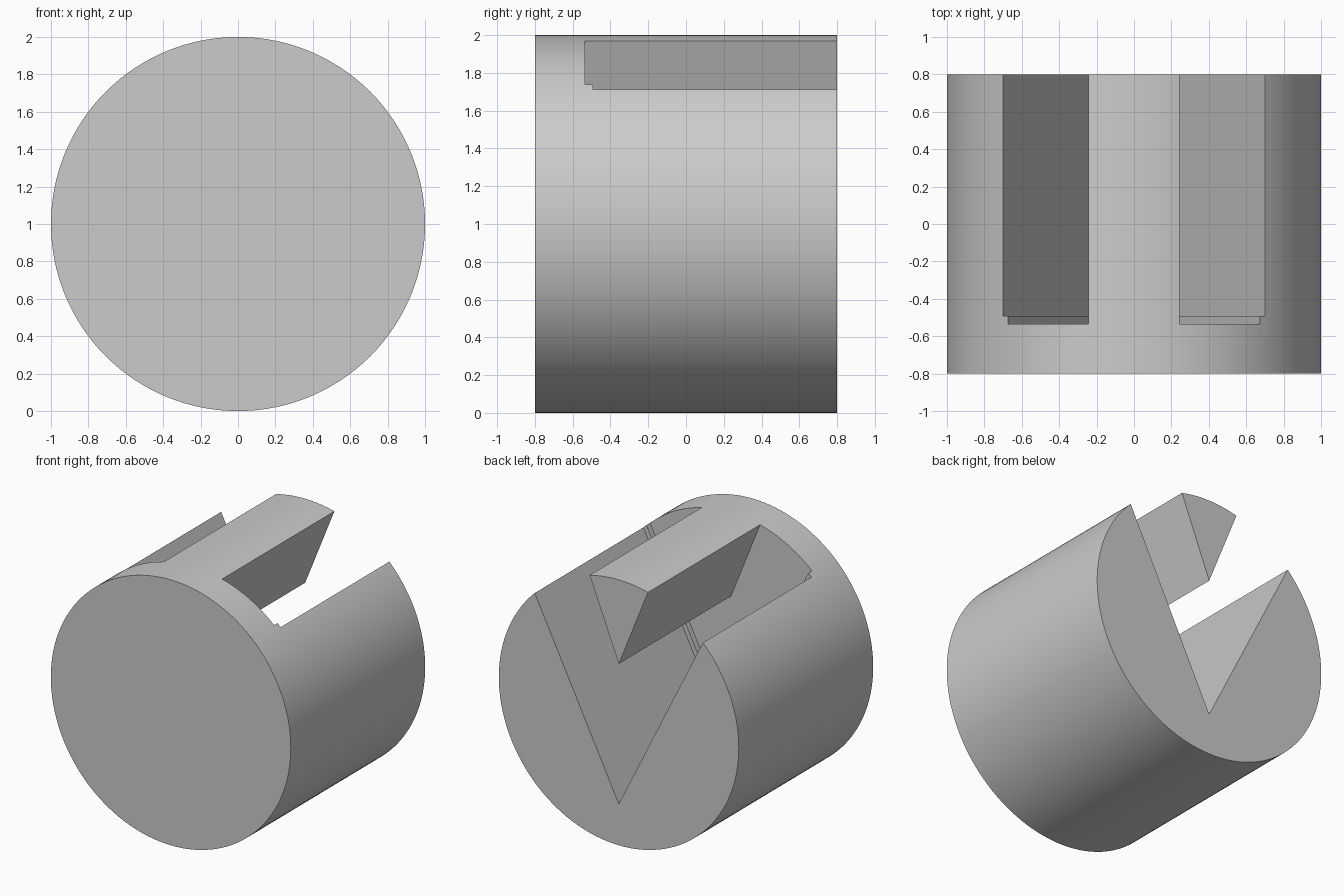
import bpy
import bmesh
import math

cube = bpy.data.objects.get("Cube")
if cube:
    bpy.data.objects.remove(cube, do_unlink=True)

grey = bpy.data.materials.new("plain_grey")
grey.use_nodes = True
grey.diffuse_color = (0.6, 0.6, 0.6, 1)
grey.node_tree.nodes["Principled BSDF"].inputs["Base Color"].default_value = (0.6, 0.6, 0.6, 1)

# Round body lying along y
bpy.ops.mesh.primitive_cylinder_add(vertices=128, radius=1, depth=1.6,
                                    location=(0, 0, 1), rotation=(math.pi / 2, 0, 0))
body = bpy.context.object
body.name = "slotted_cylinder"
bpy.ops.object.transform_apply(location=True, rotation=True, scale=True)
body.data.materials.append(grey)


def slot_profile(apex, top):
    """V groove with a wedge left standing in its middle, as (x, z) points."""
    outer = (top - apex) * 0.5
    wedge_apex, wedge_top = 1.367, 2.2
    inner = (wedge_top - wedge_apex) * 0.403
    return [(0, apex), (outer, top), (inner, wedge_top),
            (0, wedge_apex), (-inner, wedge_top), (-outer, top)]


# Cutter: narrow step at the blind end, then the full groove out of the back
narrow = slot_profile(0.388, 2.1)
full = slot_profile(0.312, 2.2)
bm = bmesh.new()
rings = [[bm.verts.new((x, y, z)) for x, z in profile]
         for profile, y in ((narrow, -0.535), (narrow, -0.493), (full, -0.493), (full, 1))]
bm.faces.new(rings[0])
bm.faces.new(rings[-1])
for a, b in zip(rings, rings[1:]):
    for i in range(len(a)):
        j = (i + 1) % len(a)
        bm.faces.new((a[i], a[j], b[j], b[i]))
bmesh.ops.remove_doubles(bm, verts=bm.verts, dist=1e-5)
bmesh.ops.recalc_face_normals(bm, faces=bm.faces)
mesh = bpy.data.meshes.new("slot_cutter")
bm.to_mesh(mesh)
bm.free()
mesh.materials.append(grey)
cutter = bpy.data.objects.new("slot_cutter", mesh)
cutter.hide_render = True
bpy.context.collection.objects.link(cutter)

# Cut the groove and finish the surface
cut = body.modifiers.new("slot", "BOOLEAN")
cut.operation = "DIFFERENCE"
cut.solver = "EXACT"
cut.object = cutter
bpy.ops.object.modifier_apply(modifier=cut.name)
bpy.data.objects.remove(cutter, do_unlink=True)
bpy.ops.object.shade_smooth_by_angle(angle=math.radians(30))
